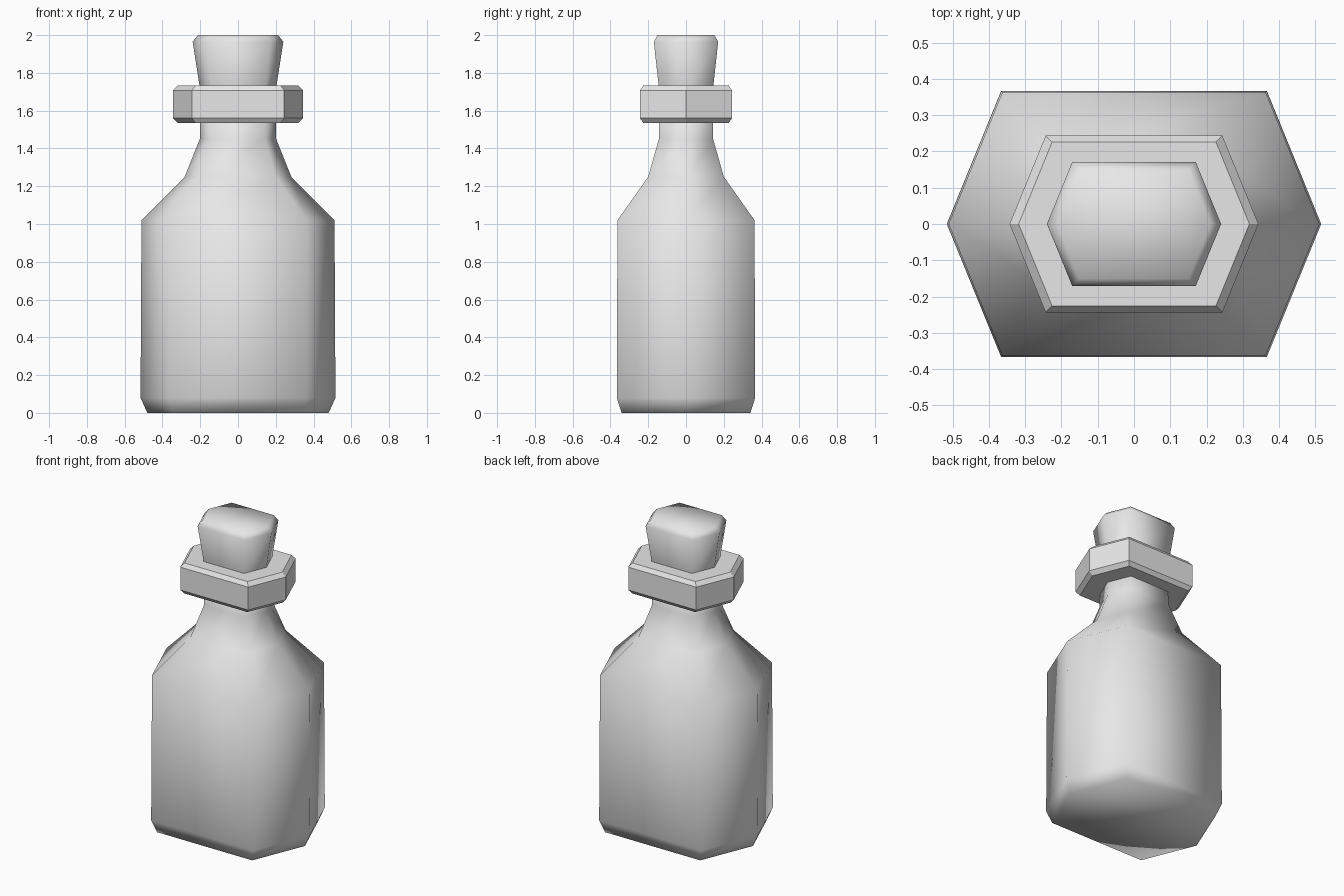
import bpy
import bmesh

cube = bpy.data.objects.get("Cube")
if cube:
    bpy.data.objects.remove(cube, do_unlink=True)

# One plain grey for the whole bottle
grey = bpy.data.materials.new("plain_grey")
grey.use_nodes = True
colour = (0.8, 0.8, 0.8, 1)
grey.diffuse_color = colour
grey.node_tree.nodes["Principled BSDF"].inputs["Base Color"].default_value = colour

# Flattened hexagon: points at the left and right, flat front and back
HEXAGON = [(1, 0), (0.71, 0.71), (-0.71, 0.71), (-1, 0), (-0.71, -0.71), (0.71, -0.71)]


def hex_loft(name, profile, smooth):
    """Stack hexagon rings from (radius, height) pairs and cap both ends."""
    bm = bmesh.new()
    rings = [[bm.verts.new((x * r, y * r, z)) for x, y in HEXAGON] for r, z in profile]
    count = len(HEXAGON)
    for low, high in zip(rings, rings[1:]):
        for i in range(count):
            j = (i + 1) % count
            bm.faces.new((low[i], low[j], high[j], high[i]))
    bm.faces.new(rings[0][::-1])
    bm.faces.new(rings[-1])
    for face in bm.faces:
        face.smooth = smooth
    mesh = bpy.data.meshes.new(name)
    bm.to_mesh(mesh)
    bm.free()
    mesh.materials.append(grey)
    obj = bpy.data.objects.new(name, mesh)
    bpy.context.collection.objects.link(obj)
    return obj


# Bottle body with chamfered base, shoulder and neck
hex_loft("bottle_body", [(0.48, 0), (0.516, 0.08), (0.511, 1.02),
                         (0.282, 1.25), (0.202, 1.45), (0.2, 1.6)], True)

# Flat-faced chamfered collar
hex_loft("collar", [(0.318, 1.535), (0.343, 1.56), (0.343, 1.708), (0.318, 1.733)], False)

# Tapered stopper
hex_loft("stopper", [(0.195, 1.65), (0.204, 1.733), (0.24, 1.965), (0.212, 2.0)], True)
